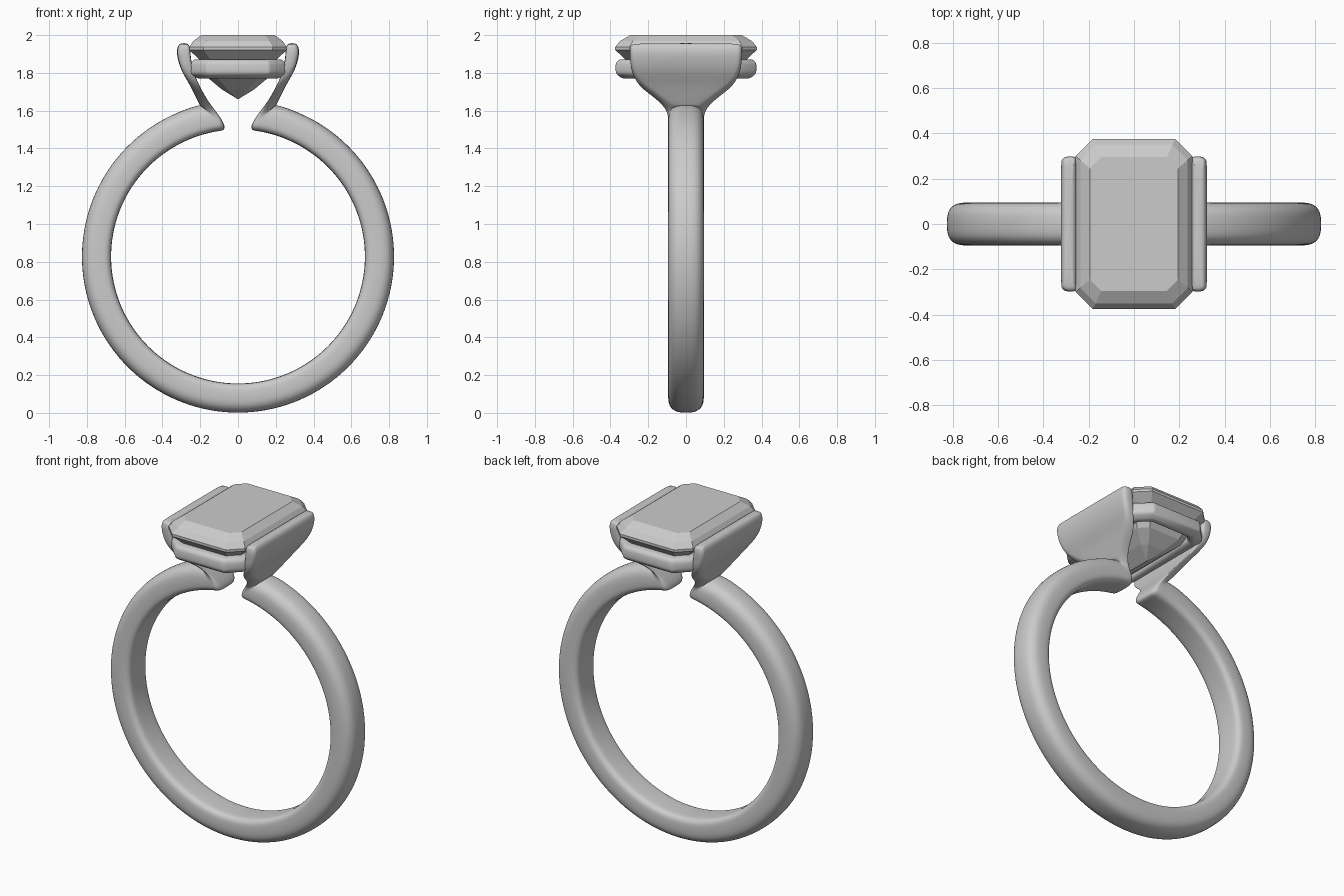
import bpy, bmesh
from math import sin, cos, pi
from mathutils import Vector

cube = bpy.data.objects.get("Cube")
if cube:
    bpy.data.objects.remove(cube)

metal = bpy.data.materials.new("pale grey")
metal.use_nodes = True
GREY = (0.6, 0.6, 0.6, 1)
metal.diffuse_color = GREY
metal.node_tree.nodes["Principled BSDF"].inputs["Base Color"].default_value = GREY


def loft(name, loops, closed=False, smooth=True):
    """Skin a list of equal-length point loops; cap the far end or join it to the start."""
    bm = bmesh.new()
    rows = [[bm.verts.new(p) for p in loop] for loop in loops]
    pairs = list(zip(rows, rows[1:]))
    if closed:
        pairs.append((rows[-1], rows[0]))
    n = len(rows[0])
    for a, b in pairs:
        for i in range(n):
            j = (i + 1) % n
            bm.faces.new((a[i], a[j], b[j], b[i]))
    if not closed:
        bm.faces.new(rows[-1])
        if not smooth:
            bm.faces.new(rows[0])
    bmesh.ops.remove_doubles(bm, verts=bm.verts, dist=0.0001)
    bmesh.ops.recalc_face_normals(bm, faces=bm.faces)
    for f in bm.faces:
        f.smooth = smooth
    mesh = bpy.data.meshes.new(name)
    bm.to_mesh(mesh)
    bm.free()
    mesh.materials.append(metal)
    obj = bpy.data.objects.new(name, mesh)
    bpy.context.collection.objects.link(obj)
    return obj


def section(inner, outer, w):
    """Rounded rectangle spanning inner to outer point in the xz plane, half width w in y."""
    inner, outer = Vector(inner), Vector(outer)
    length = (outer - inner).length
    u = (outer - inner) / length
    points = []
    for k, (su, sv) in enumerate(((1, 1), (-1, 1), (-1, -1), (1, -1))):
        r = length * (0.42 if su > 0 else 0.25)
        cu = length - r if su > 0 else r
        for s in range(4):
            a = (k + s / 3) * pi / 2
            p = inner + u * (cu + r * cos(a))
            points.append((p.x, sv * (w - r) + r * sin(a), p.y))
    return points


# Band: half a hoop whose upper end is cut on a slant
CZ, RI, RO, W = 0.8275, 0.6725, 0.8275, 0.095


def band_section(t_in, t_out):
    return section((RI * sin(t_in), CZ - RI * cos(t_in)),
                   (RO * sin(t_out), CZ - RO * cos(t_out)), W)


START = pi - 0.34
loops = [band_section(START * i / 30, START * i / 30) for i in range(31)]
for i in range(1, 5):
    loops.append(band_section(START + 0.25 * i / 4, START + 0.10 * i / 4))

# Shoulder: inner x, z, outer x, z, half width, flaring into the broad claw
for ax, az, bx, bz, w in (
        (.085, 1.555, .198, 1.622, .095), (.125, 1.605, .208, 1.64, .108),
        (.165, 1.66, .23, 1.685, .16), (.195, 1.715, .258, 1.742, .24),
        (.222, 1.77, .285, 1.785, .275), (.24, 1.82, .307, 1.83, .291),
        (.25, 1.88, .321, 1.88, .297), (.252, 1.92, .325, 1.918, .299),
        (.256, 1.945, .317, 1.946, .294), (.27, 1.957, .302, 1.958, .28)):
    loops.append(section((ax, az), (bx, bz), w))
band = loft("band_and_claws", loops)
mirror = band.modifiers.new("Mirror", "MIRROR")
mirror.merge_threshold = 0.001
subsurf = band.modifiers.new("Smooth", "SUBSURF")
subsurf.levels = subsurf.render_levels = 2


def octagon(hx, hy, c, z):
    """Rectangle with cut corners at height z."""
    return [(hx, hy - c, z), (hx - c, hy, z), (c - hx, hy, z), (-hx, hy - c, z),
            (-hx, c - hy, z), (c - hx, -hy, z), (hx - c, -hy, z), (hx, c - hy, z)]


# Gallery rail under the stone: rounded closed profile of (inset, height)
profile = ((.012, 1.787), (0, 1.80), (0, 1.845), (.006, 1.862), (.02, 1.87),
           (.06, 1.87), (.075, 1.855), (.075, 1.79), (.06, 1.772), (.035, 1.77))
rail = loft("gallery_rail", [octagon(.25 - d, .372 - d, .085 - d * .5, z)
                             for d, z in profile], closed=True)
bevel = rail.modifiers.new("Soft corners", "BEVEL")
bevel.width = 0.012
bevel.segments = 3
bevel.limit_method = 'ANGLE'
bevel.angle_limit = 0.6

# Step-cut stone: keel, pavilion, girdle, crown, table
loft("stone", [octagon(x, y, c, z) for x, y, c, z in (
    (0, .11, 0, 1.66), (.085, .19, .03, 1.712), (.155, .26, .05, 1.77),
    (.205, .32, .06, 1.87), (.258, .375, .075, 1.922), (.258, .375, .075, 1.937),
    (.237, .35, .068, 1.968), (.195, .295, .05, 2.0))], smooth=False)
